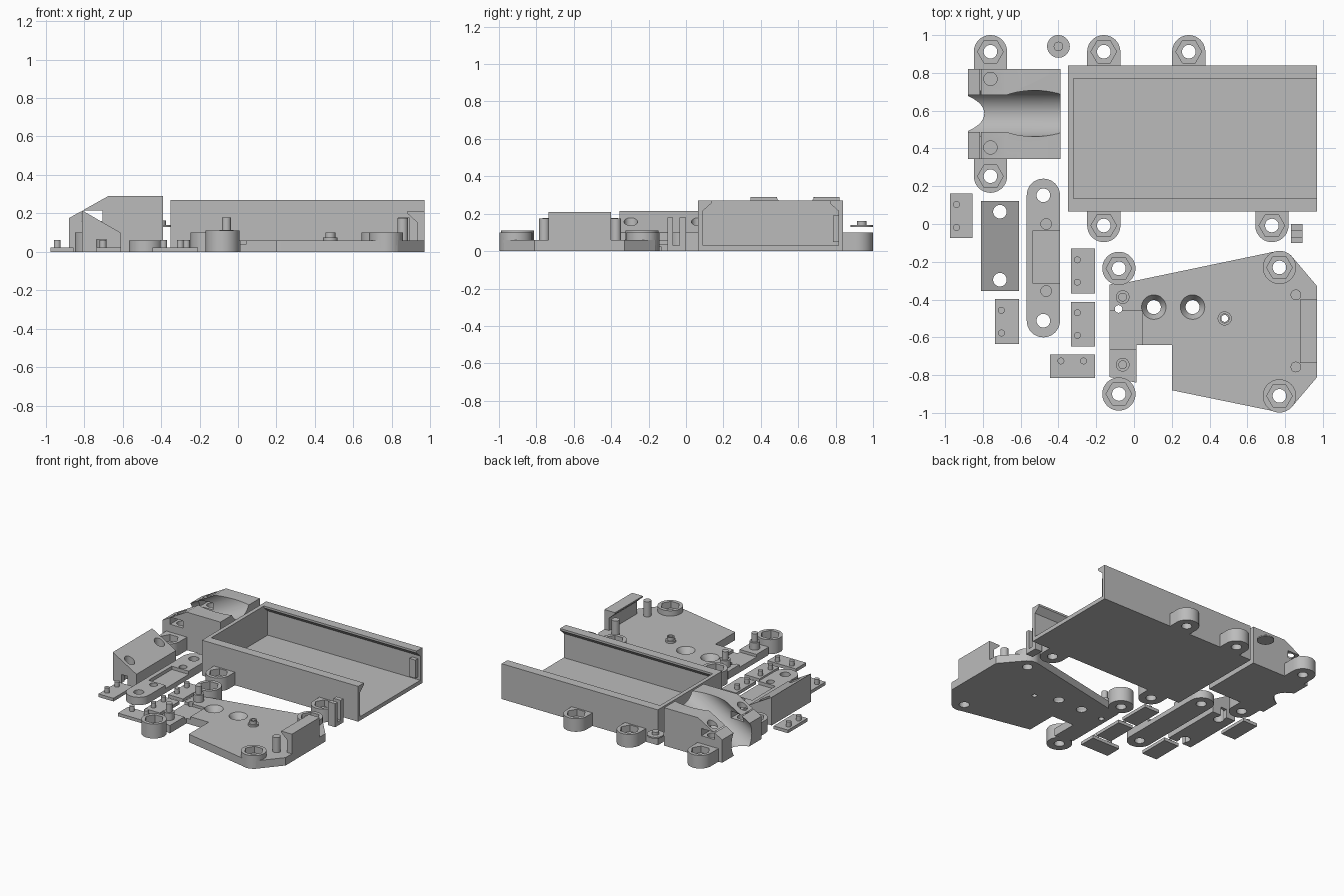
import bpy, bmesh, math
from mathutils import Matrix

default = bpy.data.objects.get("Cube")
if default:
    bpy.data.objects.remove(default, do_unlink=True)

grey = bpy.data.materials.new("plain_grey")
grey.use_nodes = True
grey.diffuse_color = (0.5, 0.5, 0.5, 1)
grey.node_tree.nodes["Principled BSDF"].inputs["Base Color"].default_value = (0.5, 0.5, 0.5, 1)


def finish(bm, name):
    bmesh.ops.recalc_face_normals(bm, faces=bm.faces)
    mesh = bpy.data.meshes.new(name)
    bm.to_mesh(mesh)
    bm.free()
    mesh.materials.append(grey)
    ob = bpy.data.objects.new(name, mesh)
    bpy.context.collection.objects.link(ob)
    return ob


def prism(pts, a, b, axis="z", name="piece"):
    """Extrude a flat outline from a to b along an axis."""
    place = {"z": lambda p, t: (p[0], p[1], t),
             "y": lambda p, t: (p[0], t, p[1]),
             "x": lambda p, t: (t, p[0], p[1])}[axis]
    bm = bmesh.new()
    face = bm.faces.new([bm.verts.new(place(p, a)) for p in pts])
    out = bmesh.ops.extrude_face_region(bm, geom=[face])
    d = place((0, 0), b - a)
    bmesh.ops.translate(bm, vec=d, verts=[v for v in out["geom"] if isinstance(v, bmesh.types.BMVert)])
    return finish(bm, name)


def box(x0, x1, y0, y1, z0, z1, name="piece"):
    return prism([(x0, y0), (x1, y0), (x1, y1), (x0, y1)], z0, z1, "z", name)


def cyl(x, y, z0, z1, r, top=None, sides=40, name="piece"):
    bm = bmesh.new()
    bmesh.ops.create_cone(bm, cap_ends=True, segments=sides, radius1=r,
                          radius2=r if top is None else top, depth=z1 - z0)
    if sides == 6:
        bmesh.ops.rotate(bm, matrix=Matrix.Rotation(math.pi / 6, 3, "Z"), verts=bm.verts)
    bmesh.ops.translate(bm, vec=(x, y, (z0 + z1) / 2), verts=bm.verts)
    return finish(bm, name)


def combine(ob, others, op):
    for other in others:
        mod = ob.modifiers.new("bool", "BOOLEAN")
        mod.operation, mod.solver, mod.object = op, "EXACT", other
        bpy.context.view_layer.update()
        deps = bpy.context.evaluated_depsgraph_get()
        mesh = bpy.data.meshes.new_from_object(ob.evaluated_get(deps))
        ob.modifiers.clear()
        ob.data = mesh
        bpy.data.objects.remove(other, do_unlink=True)
    return ob


def add(ob, *others):
    return combine(ob, others, "UNION")


def cut(ob, *others):
    return combine(ob, others, "DIFFERENCE")


def nut_bosses(ob, spots, height, r=0.088):
    """Round bosses with a bolt hole and hexagonal nut pocket; each joins the body at edge y."""
    for x, y, edge in spots:
        add(ob, cyl(x, y, 0, height, r))
        if edge is not None:
            add(ob, box(x - r, x + r, min(y, edge), max(y, edge), 0, height))
    for x, y, _ in spots:
        cut(ob, cyl(x, y, -0.1, 0.3, 0.036), cyl(x, y, 0.05, 0.15, 0.068, sides=6))


# Open-ended tray with overhanging lips
tray = prism([(0.065, 0), (0.84, 0), (0.84, 0.27), (0.77, 0.27), (0.77, 0.255), (0.815, 0.215),
              (0.815, 0.03), (0.09, 0.03), (0.09, 0.215), (0.135, 0.255), (0.135, 0.27),
              (0.065, 0.27)], -0.35, 0.97, "x", "tray")
add(tray, box(-0.35, -0.32, 0.065, 0.84, 0, 0.27), box(0.9, 0.95, 0.785, 0.825, 0.05, 0.19))
nut_bosses(tray, [(-0.16, 0.912, 0.825), (0.29, 0.912, 0.825),
                  (-0.16, -0.008, 0.08), (0.73, -0.008, 0.08)], 0.1)

# Clamp block with a tilted round trough
block = prism([(-0.88, 0), (-0.39, 0), (-0.39, 0.29), (-0.675, 0.29), (-0.88, 0.175)],
              0.345, 0.82, "y", "clamp_block")
nut_bosses(block, [(-0.76, 0.912, 0.8), (-0.76, 0.253, 0.365)], 0.1)
trough = cyl(0, 0, -1, 1, 0.122, sides=64)
trough.data.transform(Matrix.Translation((-0.525, 0.585, 0.29)) @ Matrix.Rotation(math.radians(60.7), 4, "Y"))
cut(block, trough, box(-0.815, -0.705, 0.3, 0.9, 0.16, 0.215))
for y in (0.405, 0.768):
    cut(block, cyl(-0.76, y, 0.1, 0.4, 0.035))

# Sloped wedge with bolt holes and end notches
wedge = prism([(-0.81, 0), (-0.61, 0), (-0.61, 0.1), (-0.81, 0.215)], -0.355, 0.122, "y", "wedge")
for y, end in ((-0.295, -0.4), (0.065, 0.2)):
    cut(wedge, cyl(-0.71, y, -0.1, 0.4, 0.036),
        box(-0.735, -0.685, min(y, end), max(y, end), -0.1, 0.065))

# Rounded connecting bar with a side pocket
bar = box(-0.568, -0.392, -0.512, 0.152, 0, 0.06, "connecting_bar")
for y in (-0.512, 0.152):
    add(bar, cyl(-0.48, y, 0, 0.06, 0.088))
for y in (-0.512, 0.152):
    cut(bar, cyl(-0.48, y, -0.1, 0.2, 0.036))
cut(bar, box(-0.535, -0.3, -0.315, -0.035, 0.035, 0.2))
for y in (-0.355, 0):
    cut(bar, cyl(-0.465, y, 0.03, 0.2, 0.028))

# Small plates, each with two pegs
plates = [(-0.975, -0.855, -0.075, 0.162, [(-0.94, 0.103), (-0.94, -0.018)]),
          (-0.735, -0.608, -0.635, -0.397, [(-0.702, -0.457), (-0.702, -0.577)]),
          (-0.333, -0.207, -0.368, -0.13, [(-0.3, -0.19), (-0.3, -0.308)]),
          (-0.333, -0.207, -0.648, -0.412, [(-0.3, -0.47), (-0.3, -0.59)]),
          (-0.445, -0.207, -0.815, -0.69, [(-0.387, -0.725), (-0.267, -0.725)])]
for i, (x0, x1, y0, y1, pegs) in enumerate(plates, 1):
    plate = box(x0, x1, y0, y1, 0, 0.024, f"peg_plate_{i}")
    add(plate, *[cyl(x, y, 0.01, 0.062, 0.018, sides=24) for x, y in pegs])

# Base plate with cut-out, bosses and pocket
base = prism([(-0.13, -0.32), (-0.04, -0.31), (0.75, -0.145), (0.83, -0.165), (0.97, -0.33),
              (0.97, -0.81), (0.83, -0.975), (0.75, -0.993), (0.2, -0.88), (0.2, -0.64),
              (0.012, -0.64), (0.012, -0.84), (-0.13, -0.81)], 0, 0.06, "z", "base_plate")
cut(base, box(-0.2, 0.045, -0.665, -0.46, 0.04, 0.2))
nut_bosses(base, [(-0.08, -0.235, None), (-0.08, -0.9, None)], 0.11)
nut_bosses(base, [(0.77, -0.23, None), (0.77, -0.91, None)], 0.1)
for x in (0.105, 0.31):
    cut(base, cyl(x, -0.44, -0.1, 0.2, 0.037), cyl(x, -0.44, 0.015, 0.062, 0.037, 0.066))
cut(base, cyl(-0.082, -0.45, -0.1, 0.2, 0.02))

# Stepped posts, hollow standoff and latch pins on the base plate
for y in (-0.387, -0.745):
    add(base, cyl(-0.06, y, 0.03, 0.115, 0.036), cyl(-0.06, y, 0.1, 0.178, 0.023))
add(base, cyl(0.48, -0.5, 0.03, 0.075, 0.037), cyl(0.48, -0.5, 0.05, 0.1, 0.026))
cut(base, cyl(0.48, -0.5, -0.1, 0.2, 0.018))
for y in (-0.375, -0.757):
    add(base, cyl(0.857, y, 0.03, 0.175, 0.028))

# Hooked end bracket
add(base, prism([(0.93, 0.03), (0.97, 0.03), (0.97, 0.21), (0.88, 0.21), (0.88, 0.2), (0.93, 0.155)],
                -0.735, -0.4, "y"))

# Two-pronged clip
clip = prism([(-0.1, 0), (0, 0), (0, 0.18), (-0.035, 0.18), (-0.035, 0.03), (-0.07, 0.03),
              (-0.07, 0.18), (-0.1, 0.18)], 0.832, 0.892, "x", "clip")

# Countersunk plug
plug = cyl(-0.4, 0.94, 0, 0.1, 0.03, name="plug")
add(plug, cyl(-0.4, 0.94, 0.09, 0.13, 0.028, 0.06), cyl(-0.4, 0.94, 0.13, 0.14, 0.06),
    cyl(-0.4, 0.94, 0.13, 0.162, 0.025))

# Smooth the round walls and keep the corners sharp
for ob in bpy.context.collection.objects:
    if ob.type == "MESH" and ob.data.materials and ob.data.materials[0] == grey:
        bpy.ops.object.select_all(action="DESELECT")
        ob.select_set(True)
        bpy.context.view_layer.objects.active = ob
        bpy.ops.object.shade_smooth_by_angle(angle=math.radians(30))
